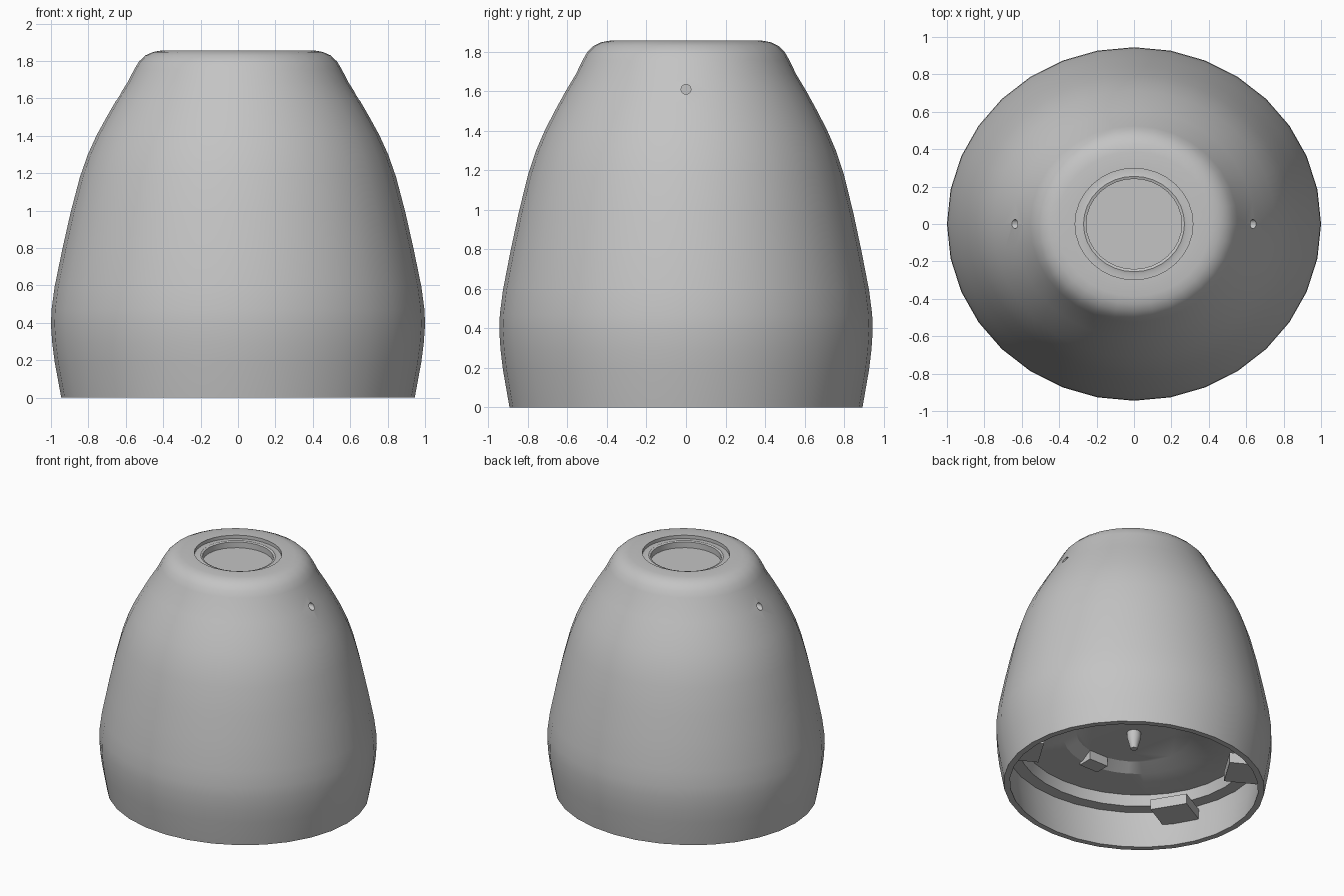
import bpy, bmesh, math
from mathutils import Matrix

if "Cube" in bpy.data.objects:
    bpy.data.objects.remove(bpy.data.objects["Cube"])

SQUASH = 0.945   # plan is slightly oval
SIDES = 32

grey = bpy.data.materials.new("plain grey")
grey.diffuse_color = (0.55, 0.55, 0.55, 1)
grey.use_nodes = True
grey.node_tree.nodes["Principled BSDF"].inputs["Base Color"].default_value = grey.diffuse_color


def finish(bm, name, helper=False):
    bmesh.ops.recalc_face_normals(bm, faces=bm.faces[:])
    me = bpy.data.meshes.new(name)
    bm.to_mesh(me)
    bm.free()
    me.materials.append(grey)
    ob = bpy.data.objects.new(name, me)
    bpy.context.collection.objects.link(ob)
    ob.hide_render = helper
    return ob


def revolve(name, profile):
    """Closed solid of revolution from (radius, z) points, capped at both ends."""
    bm = bmesh.new()
    rings = []
    for r, z in profile:
        rings.append([bm.verts.new((r * math.cos(2 * math.pi * i / SIDES),
                                    SQUASH * r * math.sin(2 * math.pi * i / SIDES), z))
                      for i in range(SIDES)])
    for a, b in zip(rings, rings[1:]):
        for i in range(SIDES):
            j = (i + 1) % SIDES
            bm.faces.new((a[i], a[j], b[j], b[i]))
    bm.faces.new(rings[0])
    bm.faces.new(rings[-1])
    return finish(bm, name)


def smooth(ob, angle=30):
    bpy.ops.object.select_all(action='DESELECT')
    ob.select_set(True)
    bpy.context.view_layer.objects.active = ob
    bpy.ops.object.shade_smooth_by_angle(angle=math.radians(angle))


def radial_block(name, angle, r0, r1, width, z0, z1):
    """Box pointing outward at the given angle."""
    bm = bmesh.new()
    bmesh.ops.create_cube(bm, size=1)
    m = (Matrix.Diagonal((1, SQUASH, 1, 1)) @ Matrix.Rotation(math.radians(angle), 4, 'Z')
         @ Matrix.Translation(((r0 + r1) / 2, 0, (z0 + z1) / 2))
         @ Matrix.Diagonal((r1 - r0, width, z1 - z0, 1)))
    bmesh.ops.transform(bm, matrix=m, verts=bm.verts[:])
    return finish(bm, name)


# Dome body: stepped top recess, outer skin, hollow stepped underside
body = revolve("dome_body", [
    (0.255, 1.785), (0.255, 1.83), (0.27, 1.835), (0.285, 1.83), (0.315, 1.83), (0.315, 1.856),
    (0.41, 1.856), (0.455, 1.848), (0.495, 1.83), (0.53, 1.797), (0.555, 1.755),
    (0.588, 1.69), (0.645, 1.60), (0.70, 1.505), (0.755, 1.405), (0.803, 1.30),
    (0.845, 1.18), (0.895, 0.99), (0.94, 0.79), (0.981, 0.59), (0.997, 0.47),
    (1.0, 0.39), (0.993, 0.29), (0.98, 0.19), (0.945, 0.0),
    (0.90, 0.0), (0.93, 0.19), (0.935, 0.30), (0.84, 0.30), (0.82, 0.38),
    (0.51, 0.38), (0.42, 0.43)])

# Small drilled holes on both sides
for s in (-1, 1):
    bm = bmesh.new()
    bmesh.ops.create_cone(bm, cap_ends=True, segments=16, radius1=0.025, radius2=0.025, depth=0.24,
                          matrix=Matrix.Translation((s * 0.66, 0, 1.61))
                          @ Matrix.Rotation(math.pi / 2, 4, 'Y'))
    cutter = finish(bm, "hole_cutter", True)
    mod = body.modifiers.new("hole", 'BOOLEAN')
    mod.operation = 'DIFFERENCE'
    mod.solver = 'EXACT'
    mod.object = cutter
    bpy.ops.object.select_all(action='DESELECT')
    bpy.context.view_layer.objects.active = body
    body.select_set(True)
    bpy.ops.object.modifier_apply(modifier=mod.name)
    bpy.data.objects.remove(cutter)
smooth(body)

# Centre peg under the ceiling
peg = revolve("centre_peg", [(0.05, 0.44), (0.05, 0.39), (0.025, 0.30)])
smooth(peg)

# Four locking tabs on the inner wall, two small keys on the ceiling ring
for a in (30, 150, 210, 330):
    radial_block("locking_tab", a, 0.68, 0.95, 0.28, 0.19, 0.27)
for a in (90, 270):
    radial_block("ring_key", a, 0.41, 0.53, 0.16, 0.36, 0.44)
